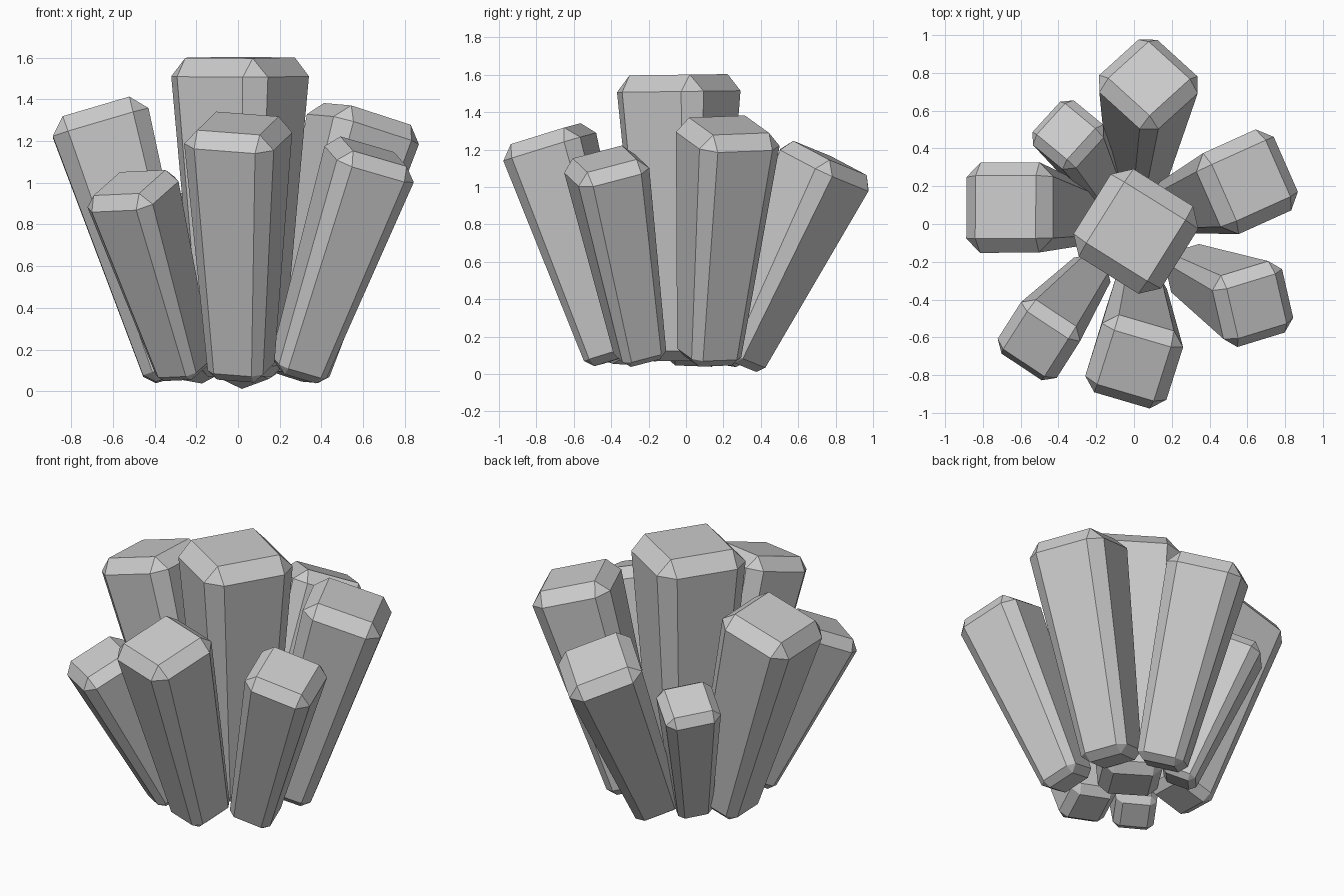
import bpy, bmesh, math
from mathutils import Vector, Matrix

if "Cube" in bpy.data.objects:
    bpy.data.objects.remove(bpy.data.objects["Cube"])

TAPER = 0.59   # base width / top width
CHAMFER = 0.16  # chamfer / width


def crystal(name, base, top, size, yaw):
    """Chamfered square prism, narrowing to its base, running from base to top."""
    base, top = Vector(base), Vector(top)
    axis = top - base
    h = axis.length
    bm = bmesh.new()
    bmesh.ops.create_cube(bm, size=1)
    bmesh.ops.scale(bm, vec=(size, size, h), verts=bm.verts)
    bmesh.ops.translate(bm, vec=(0, 0, h / 2), verts=bm.verts)
    bmesh.ops.bevel(bm, geom=bm.edges[:], offset=CHAMFER * size,
                    offset_type='OFFSET', segments=1, affect='EDGES', profile=0.5)
    for v in bm.verts:
        if v.co.z < h / 2:
            v.co.z *= TAPER
        k = TAPER + (1 - TAPER) * v.co.z / h
        v.co.x *= k
        v.co.y *= k
    lean = Vector((0, 0, 1)).rotation_difference(axis.normalized()).to_matrix().to_4x4()
    spin = Matrix.Rotation(math.radians(yaw), 4, 'Z')
    bm.transform(Matrix.Translation(base) @ lean @ spin)
    bmesh.ops.recalc_face_normals(bm, faces=bm.faces[:])
    me = bpy.data.meshes.new(name)
    bm.to_mesh(me)
    bm.free()
    ob = bpy.data.objects.new(name, me)
    bpy.context.collection.objects.link(ob)


# name, base centre, top centre, top width, turn about own axis
CRYSTALS = [
    ("centre_crystal", (0.01, -0.02, 0.07), (0.01, -0.04, 1.60), 0.56, -32),
    ("back_crystal", (0.02, 0.26, 0.065), (0.08, 0.77, 1.155), 0.45, 45),
    ("back_left_crystal", (-0.17, 0.18, 0.07), (-0.36, 0.49, 0.91), 0.33, -41),
    ("left_crystal", (-0.30, 0.04, 0.07), (-0.68, 0.09, 1.36), 0.49, 0),
    ("front_left_crystal", (-0.25, -0.29, 0.085), (-0.52, -0.635, 1.00), 0.385, -33),
    ("front_crystal", (0.015, -0.38, 0.075), (0.0, -0.75, 1.285), 0.46, -17),
    ("front_right_crystal", (0.28, -0.24, 0.08), (0.65, -0.435, 1.15), 0.41, 15),
    ("right_crystal", (0.26, 0.12, 0.07), (0.62, 0.23, 1.33), 0.48, 24),
]
for c in CRYSTALS:
    crystal(*c)
